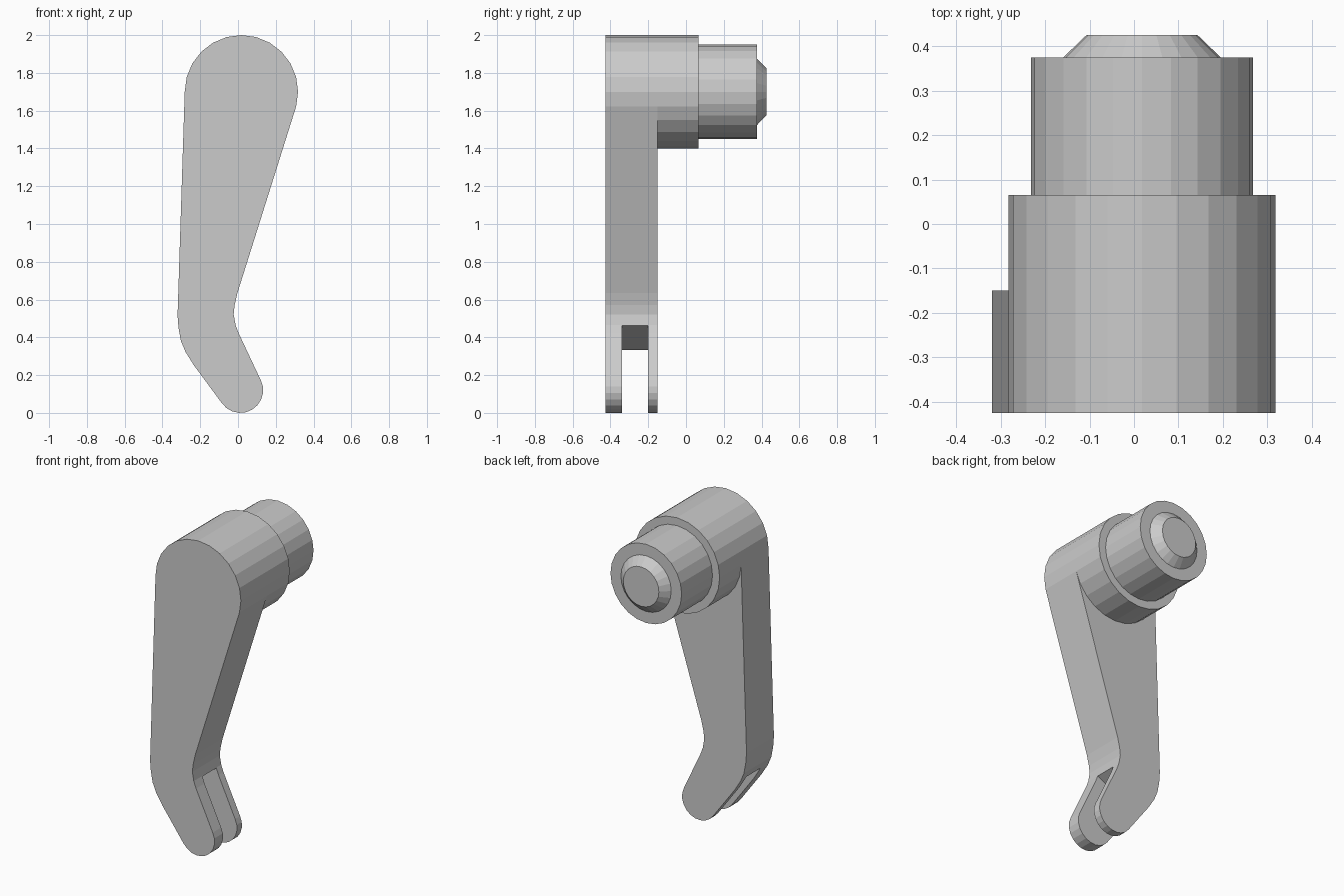
import bpy, bmesh
from math import sin, cos, radians, pi, atan2
from mathutils import Vector

if "Cube" in bpy.data.objects:
    bpy.data.objects.remove(bpy.data.objects["Cube"])

CX, CZ, SEG = 0.018, 1.70, 24


def arc(cx, cz, r, a0, a1, n):
    """Points on an arc in the x-z plane, angles in degrees."""
    angles = [radians(a0 + (a1 - a0) * i / n) for i in range(n + 1)]
    return [(cx + r * cos(a), cz + r * sin(a)) for a in angles]


def extrude_profile(name, pts, y0, y1):
    """Solid made from an x-z outline between two y positions."""
    bm = bmesh.new()
    face = bm.faces.new([bm.verts.new((x, y0, z)) for x, z in pts])
    geom = bmesh.ops.extrude_face_region(bm, geom=[face])["geom"]
    bmesh.ops.translate(bm, vec=(0, y1 - y0, 0),
                        verts=[v for v in geom if isinstance(v, bmesh.types.BMVert)])
    bmesh.ops.recalc_face_normals(bm, faces=bm.faces[:])
    mesh = bpy.data.meshes.new(name)
    bm.to_mesh(mesh)
    bm.free()
    ob = bpy.data.objects.new(name, mesh)
    bpy.context.collection.objects.link(ob)
    return ob


def y_cylinder(name, r0, r1, y0, y1):
    bpy.ops.mesh.primitive_cone_add(vertices=SEG, radius1=r0, radius2=r1, depth=y1 - y0,
                                    location=(CX, (y0 + y1) / 2, CZ),
                                    rotation=(-pi / 2, 0, 0))
    bpy.context.object.name = name


# Bent lever arm: round head, straight shank, kink and rounded toe
outline = arc(CX, CZ, 0.30, 180, -15, 13)
outline += [(-0.003, 0.635), (-0.018, 0.57), (-0.023, 0.522), (-0.013, 0.466), (0.003, 0.423)]
outline += arc(0.013, 0.12, 0.12, 27, -145, 10)
outline += [(-0.235, 0.254), (-0.278, 0.323), (-0.302, 0.38), (-0.315, 0.45), (-0.32, 0.515)]
arm = extrude_profile("lever_arm", outline, -0.425, -0.15)

# Slot through the toe, its floor square to the lower shank
d = Vector((0.433, 0, -0.901)).normalized()
mid = Vector((-0.15, -0.27, 0.397)) + d * 0.4
bpy.ops.mesh.primitive_cube_add(size=1, location=mid, rotation=(0, atan2(-d.x, -d.z), 0))
cutter = bpy.context.object
cutter.name = "slot_cutter"
cutter.scale = (1.0, 0.14, 0.8)
cutter.hide_render = True
cutter.hide_set(True)
slot = arm.modifiers.new("slot", "BOOLEAN")
slot.operation = "DIFFERENCE"
slot.solver = "EXACT"
slot.object = cutter

# Stepped pivot behind the head
y_cylinder("hub", 0.30, 0.30, -0.15, 0.065)
y_cylinder("pivot_pin", 0.25, 0.25, 0.065, 0.375)
y_cylinder("pin_tip", 0.177, 0.125, 0.375, 0.425)
